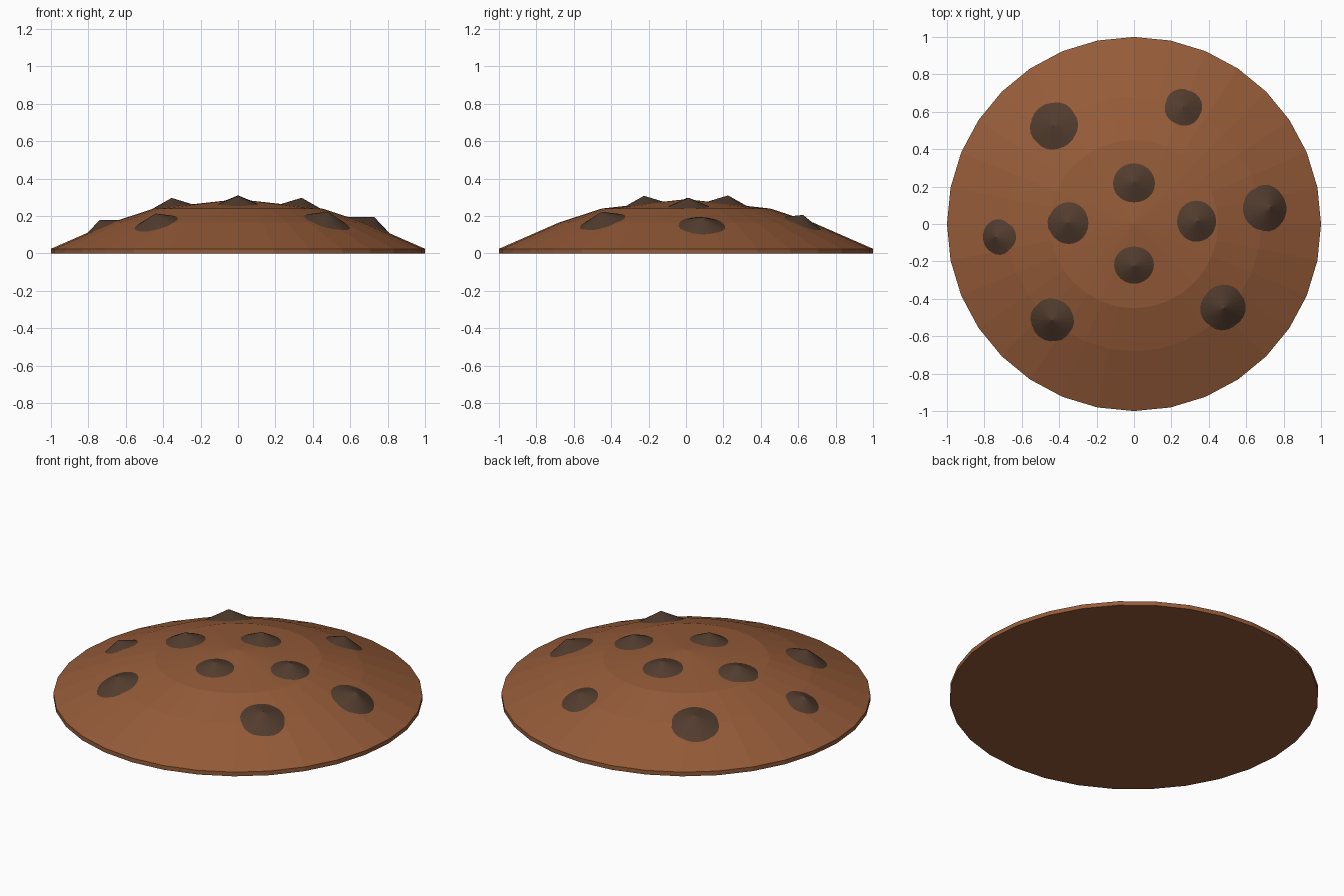
import bpy, bmesh, math
from mathutils import Vector

cube = bpy.data.objects.get("Cube")
if cube:
    bpy.data.objects.remove(cube, do_unlink=True)


def material(name, rgb):
    mat = bpy.data.materials.new(name)
    mat.use_nodes = True
    colour = (*rgb, 1.0)
    mat.diffuse_color = colour
    mat.node_tree.nodes["Principled BSDF"].inputs["Base Color"].default_value = colour
    return mat


def add_object(name, bm, mat):
    bmesh.ops.recalc_face_normals(bm, faces=bm.faces)
    mesh = bpy.data.meshes.new(name)
    bm.to_mesh(mesh)
    bm.free()
    mesh.materials.append(mat)
    obj = bpy.data.objects.new(name, mesh)
    bpy.context.collection.objects.link(obj)
    return obj


brown = material("baked brown", (0.30, 0.105, 0.040))
dark = material("dark brown", (0.084, 0.045, 0.027))

# Dome profile as (radius, height), from the rim to the crown
PROFILE = [(1.0, 0.0), (1.0, 0.025), (0.68, 0.165), (0.45, 0.24), (0.0, 0.29)]
SIDES = 32

# Domed body: stacked rings, closed underneath and at the crown
bm = bmesh.new()
rings = []
for radius, height in PROFILE[:-1]:
    rings.append([bm.verts.new((radius * math.cos(a), radius * math.sin(a), height))
                  for a in (math.tau * i / SIDES for i in range(SIDES))])
crown = bm.verts.new((0, 0, PROFILE[-1][1]))
bm.faces.new(rings[0][::-1])
for low, high in zip(rings, rings[1:]):
    for i in range(SIDES):
        j = (i + 1) % SIDES
        bm.faces.new((low[i], low[j], high[j], high[i]))
for i in range(SIDES):
    bm.faces.new((rings[-1][i], rings[-1][(i + 1) % SIDES], crown))
add_object("domed_body", bm, brown)


def surface(x, y):
    """Point and outward normal on the dome above (x, y)."""
    r = math.hypot(x, y)
    for (r0, z0), (r1, z1) in zip(PROFILE[1:], PROFILE[2:]):
        if r1 <= r <= r0:
            z = z0 + (z1 - z0) * (r0 - r) / (r0 - r1)
            slope = (z1 - z0) / (r0 - r1)
            return Vector((x, y, z)), Vector((x / r * slope, y / r * slope, 1)).normalized()


# Pointed chips: shallow cones sunk a little into the dome, as (x, y, radius)
CHIPS = [(0, 0.22, 0.105), (0, -0.22, 0.10), (-0.35, 0.005, 0.107), (0.335, 0.015, 0.105),
         (-0.42, 0.515, 0.115), (0.26, 0.615, 0.09), (0.71, 0.085, 0.112),
         (-0.725, -0.07, 0.088), (-0.43, -0.505, 0.105), (0.47, -0.44, 0.112)]
SINK = 0.02
for n, (x, y, radius) in enumerate(CHIPS, 1):
    point, normal = surface(x, y)
    height = radius * 0.43
    bm = bmesh.new()
    bmesh.ops.create_cone(bm, cap_ends=True, segments=24, radius1=radius * (1 + SINK / height),
                          radius2=0, depth=height + SINK)
    chip = add_object(f"chip_{n}", bm, dark)
    chip.rotation_mode = "QUATERNION"
    chip.rotation_quaternion = normal.to_track_quat("Z", "Y")
    chip.location = point + normal * (height - SINK) / 2
